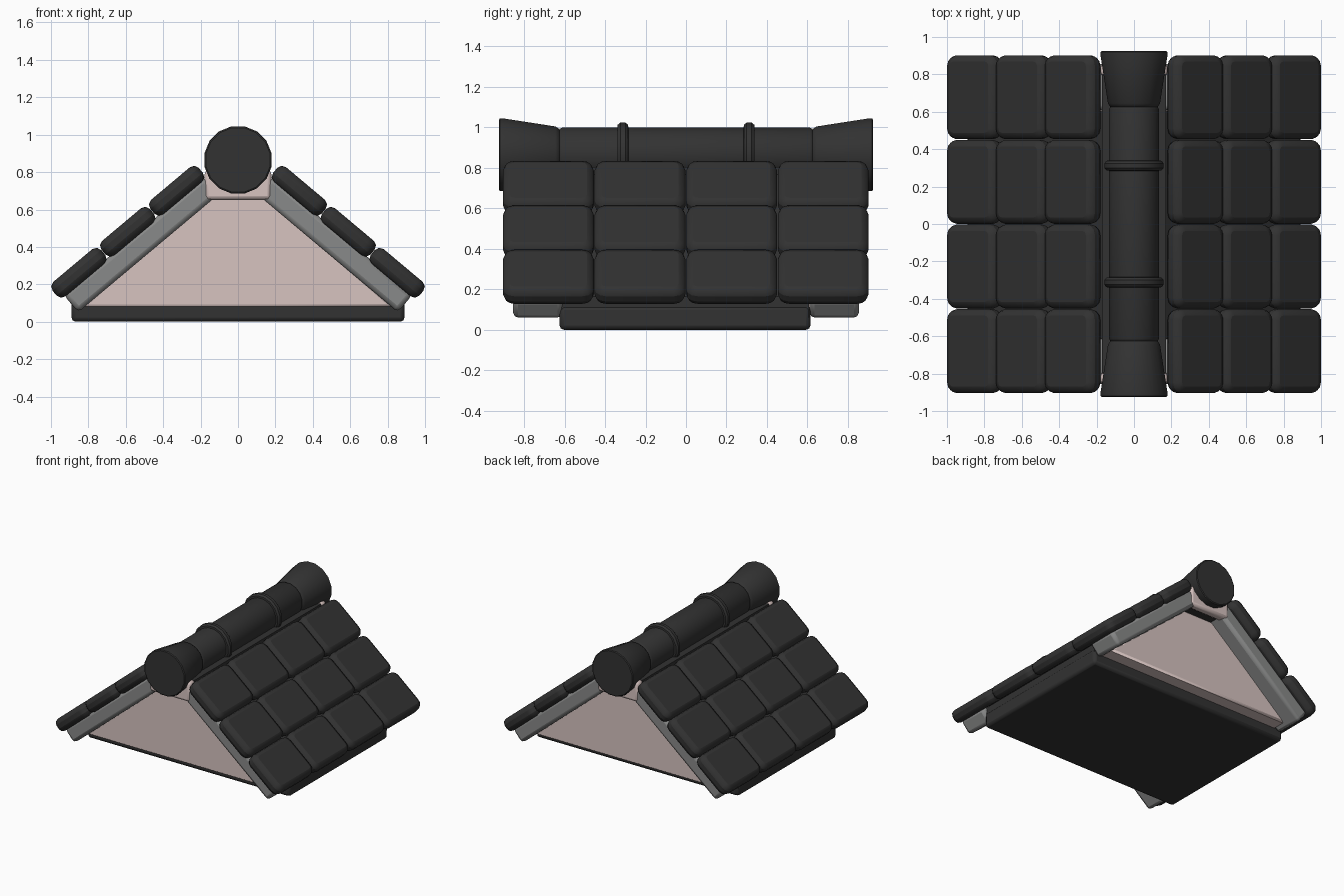
import bpy, bmesh, math
from mathutils import Matrix, Vector

if "Cube" in bpy.data.objects:
    bpy.data.objects.remove(bpy.data.objects["Cube"])

PITCH = math.radians(40)
SLOPE = Matrix.Rotation(PITCH, 4, 'Y')   # local x runs down the right slope, z is its normal


def material(name, rgb):
    m = bpy.data.materials.new(name)
    m.diffuse_color = (*rgb, 1)
    m.use_nodes = True
    m.node_tree.nodes["Principled BSDF"].inputs["Base Color"].default_value = m.diffuse_color
    return m


DARK = material("charcoal tile", (0.032, 0.032, 0.032))
GREY = material("grey timber", (0.25, 0.253, 0.251))
PINK = material("pale plaster", (0.68, 0.55, 0.53))


def finish(bm, name, mat, bevel=0.0, segments=2, mirror=False):
    bmesh.ops.recalc_face_normals(bm, faces=bm.faces)
    me = bpy.data.meshes.new(name)
    bm.to_mesh(me)
    bm.free()
    ob = bpy.data.objects.new(name, me)
    bpy.context.collection.objects.link(ob)
    me.materials.append(mat)
    if bevel:
        b = ob.modifiers.new("Bevel", 'BEVEL')
        b.width, b.segments = bevel, segments
        b.limit_method = 'ANGLE'
        b.angle_limit = math.radians(36)
    if mirror:
        m = ob.modifiers.new("Mirror", 'MIRROR')
        m.use_mirror_merge = False
    bpy.ops.object.select_all(action='DESELECT')
    ob.select_set(True)
    bpy.context.view_layer.objects.active = ob
    bpy.ops.object.shade_smooth_by_angle(angle=math.radians(35))
    return ob


def box(bm, lo, hi, frame=Matrix()):
    lo, hi = Vector(lo), Vector(hi)
    mat = frame @ Matrix.Translation((lo + hi) / 2) @ Matrix.Diagonal((*(hi - lo), 1))
    return bmesh.ops.create_cube(bm, size=1, matrix=mat)["verts"]


def prism(bm, profile, y0, y1):
    front = [bm.verts.new((x, y0, z)) for x, z in profile]
    back = [bm.verts.new((x, y1, z)) for x, z in profile]
    bm.faces.new(front)
    bm.faces.new(back)
    n = len(profile)
    for i in range(n):
        bm.faces.new((front[i], front[(i + 1) % n], back[(i + 1) % n], back[i]))


def lathe(bm, profile, z, sides=16):
    """Closed solid around the y axis from (y, radius) pairs."""
    rings = []
    for y, r in profile:
        rings.append([bm.verts.new((r * math.cos(a), y, z + r * math.sin(a)))
                      for a in (2 * math.pi * (i + 0.5) / sides for i in range(sides))])
    for a, b in zip(rings, rings[1:]):
        for i in range(sides):
            bm.faces.new((a[i], a[(i + 1) % sides], b[(i + 1) % sides], b[i]))
    bm.faces.new(rings[0])
    bm.faces.new(rings[-1])


# roof tiles: 3 rows by 4 columns on each slope, corners rounded in plan
bm = bmesh.new()
T0, T_STEP, Y_STEP = -0.368, 0.341, 0.4525
NORMAL = SLOPE.to_3x3() @ Vector((0, 0, 1))
for row in range(3):
    for col in range(4):
        t, y = T0 + row * T_STEP, -0.904 + col * Y_STEP
        verts = box(bm, (t, y, 0.697), (t + T_STEP - 0.002, y + Y_STEP - 0.004, 0.798), SLOPE)
        edges = {e for v in verts for e in v.link_edges
                 if abs((e.verts[0].co - e.verts[1].co).normalized().dot(NORMAL)) > 0.9}
        bmesh.ops.bevel(bm, geom=list(edges), offset=0.055, segments=3,
                        profile=0.5, affect='EDGES')
finish(bm, "roof_tiles", DARK, 0.034, 2, mirror=True)

# sloping verge beams at both gables
bm = bmesh.new()
for y0, y1 in ((-0.855, -0.61), (0.61, 0.855)):
    box(bm, (-0.36, y0, 0.588), (0.622, y1, 0.71), SLOPE)
finish(bm, "verge_beams", GREY, 0.025, 2, mirror=True)

# base slab
bm = bmesh.new()
box(bm, (-0.89, -0.625, 0), (0.89, 0.615, 0.12))
finish(bm, "base_slab", DARK, 0.022, 2)

# dark roof core under the tiles, with a beam under the ridge
bm = bmesh.new()
prism(bm, [(-0.885, 0.06), (0.885, 0.06), (0.885, 0.165), (0.15, 0.785),
           (-0.15, 0.785), (-0.885, 0.165)], -0.615, 0.608)
finish(bm, "roof_core", DARK)
bm = bmesh.new()
box(bm, (-0.172, -0.8, 0.665), (0.172, 0.8, 0.805))
finish(bm, "ridge_beam", DARK)

# plaster gable infill, standing in front of the base
bm = bmesh.new()
for y0, y1 in ((-0.725, -0.59), (0.59, 0.725)):
    prism(bm, [(-0.83, 0.082), (0.83, 0.082), (0.14, 0.675), (-0.14, 0.675)], y0, y1)
finish(bm, "gable_infill", PINK, 0.014, 1)

# ridge end blocks
bm = bmesh.new()
for y0, y1 in ((-0.86, -0.79), (0.79, 0.86)):
    box(bm, (-0.178, y0, 0.652), (0.178, y1, 0.81))
finish(bm, "ridge_blocks", PINK, 0.02, 2)

# ridge roll, raised bands and flared ends
AXIS_Z = 0.865
bm = bmesh.new()
lathe(bm, [(-0.632, 0.118), (-0.625, 0.13), (-0.612, 0.136),
           (0.612, 0.136), (0.625, 0.13), (0.632, 0.118)], AXIS_Z)
finish(bm, "ridge_roll", DARK)

bm = bmesh.new()
for y in (-0.312, 0.312):
    lathe(bm, [(y - 0.028, 0.13), (y - 0.026, 0.15), (y - 0.012, 0.162),
               (y + 0.012, 0.162), (y + 0.026, 0.15), (y + 0.028, 0.13)], AXIS_Z)
finish(bm, "ridge_bands", DARK)

bm = bmesh.new()
for s in (-1, 1):
    lathe(bm, [(s * 0.622, 0.118), (s * 0.627, 0.13), (s * 0.645, 0.142), (s * 0.905, 0.183),
               (s * 0.92, 0.182), (s * 0.925, 0.175)], AXIS_Z)
finish(bm, "ridge_ends", DARK)
